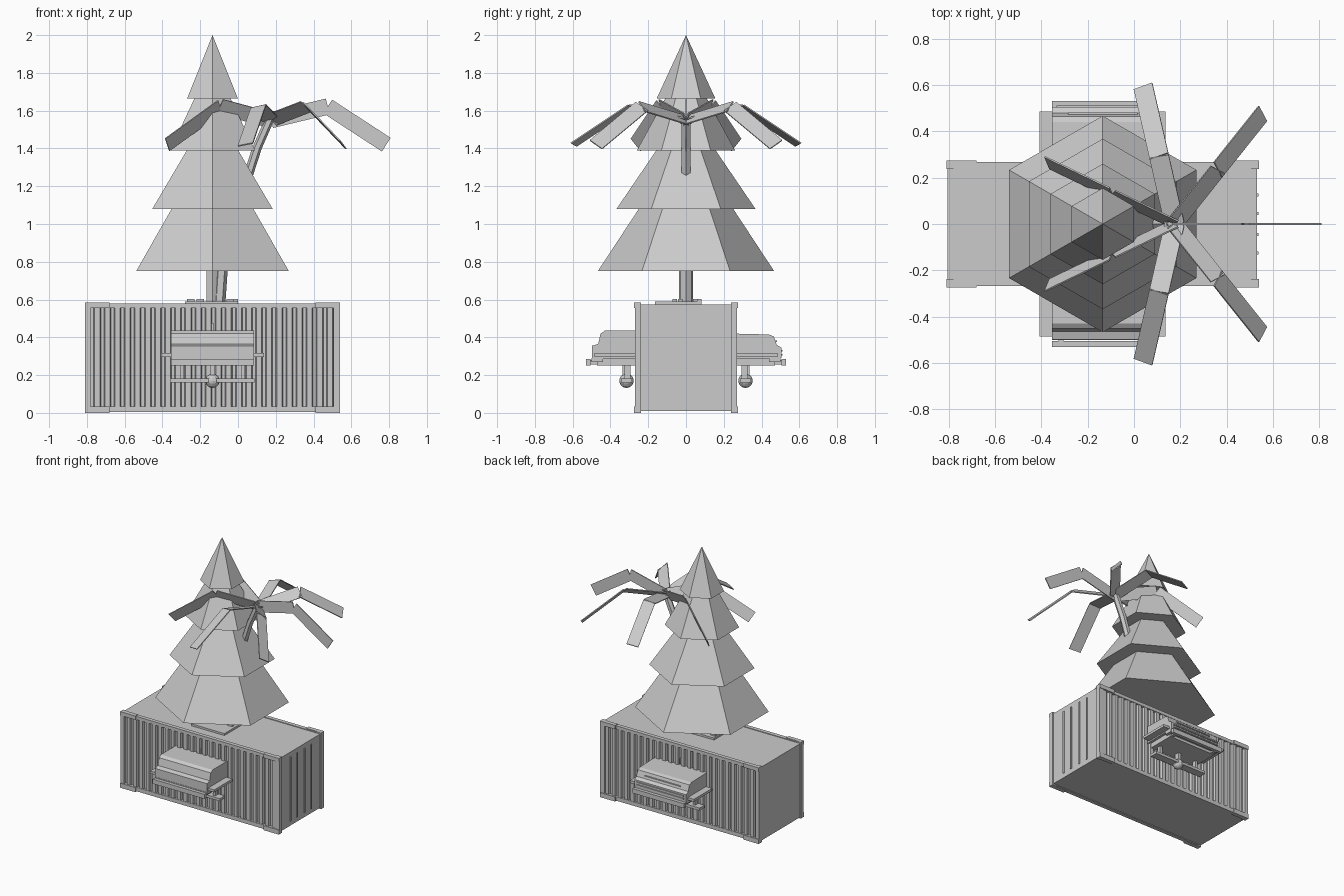
import bpy, bmesh, math
from mathutils import Vector, Matrix

if "Cube" in bpy.data.objects:
    bpy.data.objects.remove(bpy.data.objects["Cube"])

CX = -0.135  # shared centre of container and tree


def finish(name, bm):
    bmesh.ops.recalc_face_normals(bm, faces=bm.faces)
    me = bpy.data.meshes.new(name)
    bm.to_mesh(me)
    bm.free()
    ob = bpy.data.objects.new(name, me)
    bpy.context.collection.objects.link(ob)
    return ob


def box(name, x0, x1, y0, y1, z0, z1):
    bm = bmesh.new()
    bmesh.ops.create_cube(bm, size=1)
    for v in bm.verts:
        v.co = Vector(((x0 + x1) / 2 + v.co.x * (x1 - x0),
                       (y0 + y1) / 2 + v.co.y * (y1 - y0),
                       (z0 + z1) / 2 + v.co.z * (z1 - z0)))
    return finish(name, bm)


def prism(name, pts, offset):
    bm = bmesh.new()
    f = bm.faces.new([bm.verts.new(p) for p in pts])
    r = bmesh.ops.extrude_face_region(bm, geom=[f])
    bmesh.ops.translate(bm, vec=offset,
                        verts=[g for g in r['geom'] if isinstance(g, bmesh.types.BMVert)])
    return finish(name, bm)


def cone(name, r1, r2, z0, z1, x=CX, y=0, n=6):
    bm = bmesh.new()
    bmesh.ops.create_cone(bm, cap_ends=True, segments=n, radius1=r1, radius2=r2, depth=z1 - z0)
    # a corner must point along y
    a = max(bm.verts, key=lambda v: v.co.xy.length).co
    bmesh.ops.rotate(bm, verts=bm.verts, matrix=Matrix.Rotation(math.pi / 2 - math.atan2(a.y, a.x), 3, 'Z'))
    bmesh.ops.translate(bm, verts=bm.verts, vec=(x, y, (z0 + z1) / 2))
    return finish(name, bm)


# container body
X0, X1 = -0.81, 0.54
box("container_body", X0 + .005, X1 - .008, -.245, .245, .01, .575)

for s, side in ((-1, "front"), (1, "back")):
    def sbox(name, x0, x1, o0, o1, z0, z1):
        a, b = sorted((s * o0, s * o1))
        return box(side + "_" + name, x0, x1, a, b, z0, z1)

    # frame: rails, posts, corner blocks
    sbox("top_rail", X0, X1, .237, .267, .555, .58)
    sbox("bottom_rail", X0, X1, .237, .267, .005, .035)
    sbox("left_post", X0, X0 + .03, .237, .27, 0, .585)
    sbox("right_post", X1 - .035, X1, .237, .27, 0, .585)
    for x0, x1 in ((X0, X0 + .13), (X1 - .13, X1)):
        for z0, z1 in ((0, .035), (.555, .585)):
            sbox("corner_block", x0, x1, .243, .275, z0, z1)

    # corrugated wall
    n, xa, xb = 24, X0 + .03, X1 - .035
    p = (xb - xa) / n
    pts = []
    for i in range(n):
        x = xa + i * p
        pts += [(x, s * .248), (x + .3 * p, s * .248), (x + .4 * p, s * .264), (x + .9 * p, s * .264)]
    pts += [(xb, s * .248), (xb, s * .23), (xa, s * .23)]
    prism(side + "_corrugated_wall", [(x, y, .03) for x, y in pts], (0, 0, .53))

    # grill hood
    if s < 0:
        prof = [(.24, .435), (.43, .435), (.452, .42), (.465, .365), (.498, .355), (.498, .285), (.24, .285)]
    else:
        prof = [(.24, .42), (.44, .415), (.465, .405), (.48, .36), (.505, .345), (.505, .29), (.24, .285)]
    prism(side + "_grill_hood", [(CX - .22, s * o, z) for o, z in prof], (.44, 0, 0))
    # firebox, tray, shelves, handle
    sbox("grill_firebox", CX - .20, CX + .20, .24, .47, .25, .29)
    sbox("grill_lip", CX - .22, CX + .22, .44, .50, .27, .29)
    sbox("grill_handle", CX - .22, CX + .22, .505, .53, .25, .285)
    for sx in (-1, 1):
        a, b = sorted((CX + sx * .215, CX + sx * .272))
        sbox("grill_side_shelf", a, b, .265, .485, .297, .316)
        a, b = sorted((CX + sx * .17, CX + sx * .19))
        sbox("handle_bracket", a, b, .46, .51, .255, .28)
        # burner legs
        a, b = sorted((CX + sx * .15, CX + sx * .17))
        sbox("burner_leg", a, b, .295, .325, .17, .26)
    sbox("burner_rail", CX - .222, CX + .222, .285, .345, .162, .182)
    sbox("hood_pin", CX - .004, CX + .004, .255, .265, .43, .475)
    if s > 0:  # rear vent slats
        for z in (.305, .325):
            sbox("vent_slat", CX - .2, CX + .2, .50, .512, z, z + .008)
        sbox("vent_slat", CX - .15, CX + .15, .468, .482, .375, .383)

    # gas bottle knob
    bm = bmesh.new()
    bmesh.ops.create_uvsphere(bm, u_segments=12, v_segments=8, radius=.038)
    bmesh.ops.translate(bm, verts=bm.verts, vec=(CX, s * .315, .17))
    finish(side + "_gas_ball", bm)
    sbox("gas_valve", CX - .012, CX + .012, .295, .335, .2, .26)

# door bars on the right end
for y in (-.125, -.045, .045, .125):
    box("door_bar", X1 - .015, X1 - .002, y - .006, y + .006, .045, .54)

# roof plate and blocks round the trunk
box("roof_plate", -.28, 0, -.165, .06, .575, .59)
for x, y in ((-.25, .02), (-.2, -.06), (-.04, -.03), (-.02, .07), (-.09, .05)):
    box("roof_block", x - .02, x + .02, y - .012, y + .012, .575, .602)

# pine tree: trunk and stacked hexagonal tiers
cone("pine_trunk", .037, .037, .575, .8)
for i, (r1, r2, z0, z1) in enumerate(((.467, .25, .75, 1.08), (.368, .157, 1.08, 1.39),
                                      (.26, .11, 1.39, 1.665), (.155, 0, 1.665, 2.0))):
    cone(f"pine_tier_{i + 1}", r1, r2, z0, z1)

# palm: leaning tapered trunk
bm = bmesh.new()
rings = []
for x, z, r in ((-.10, .575, .033), (-.088, .75, .033), (-.03, 1.02, .03), (.058, 1.27, .026),
                (.10, 1.4, .026), (.17, 1.56, .026)):
    rings.append([bm.verts.new((x + r * math.cos(k * math.pi / 3), r * math.sin(k * math.pi / 3), z))
                  for k in range(6)])
for a, b in zip(rings, rings[1:]):
    for k in range(6):
        bm.faces.new((a[k], a[k - 1], b[k - 1], b[k]))
bm.faces.new(rings[0])
bm.faces.new(rings[-1])
finish("palm_trunk", bm)

# palm: seven folded fronds, each rolled about its own axis
HUB = Vector((.175, 0, 1.55))
for i in range(7):
    phi = 2 * math.pi * i / 7
    roll = math.pi / 2 - phi
    out = Vector((math.cos(phi), math.sin(phi), 0))
    side_dir = Vector((-math.sin(phi), math.cos(phi), 0))
    pts = [HUB, HUB + out * .30 + Vector((0, 0, .072)), HUB + out * .61 + Vector((0, 0, -.13))]
    for j in range(2):
        a, b = pts[j], pts[j + 1]
        d = (b - a).normalized()
        up = d.cross(side_dir)
        w = side_dir * math.cos(roll) + up * math.sin(roll)
        nrm = d.cross(w).normalized() * .007
        w = w * .043
        prism(f"palm_frond_{i + 1}_{'inner' if j == 0 else 'outer'}",
              [p - nrm / 2 for p in (a - w, a + w, b + w, b - w)], nrm)
